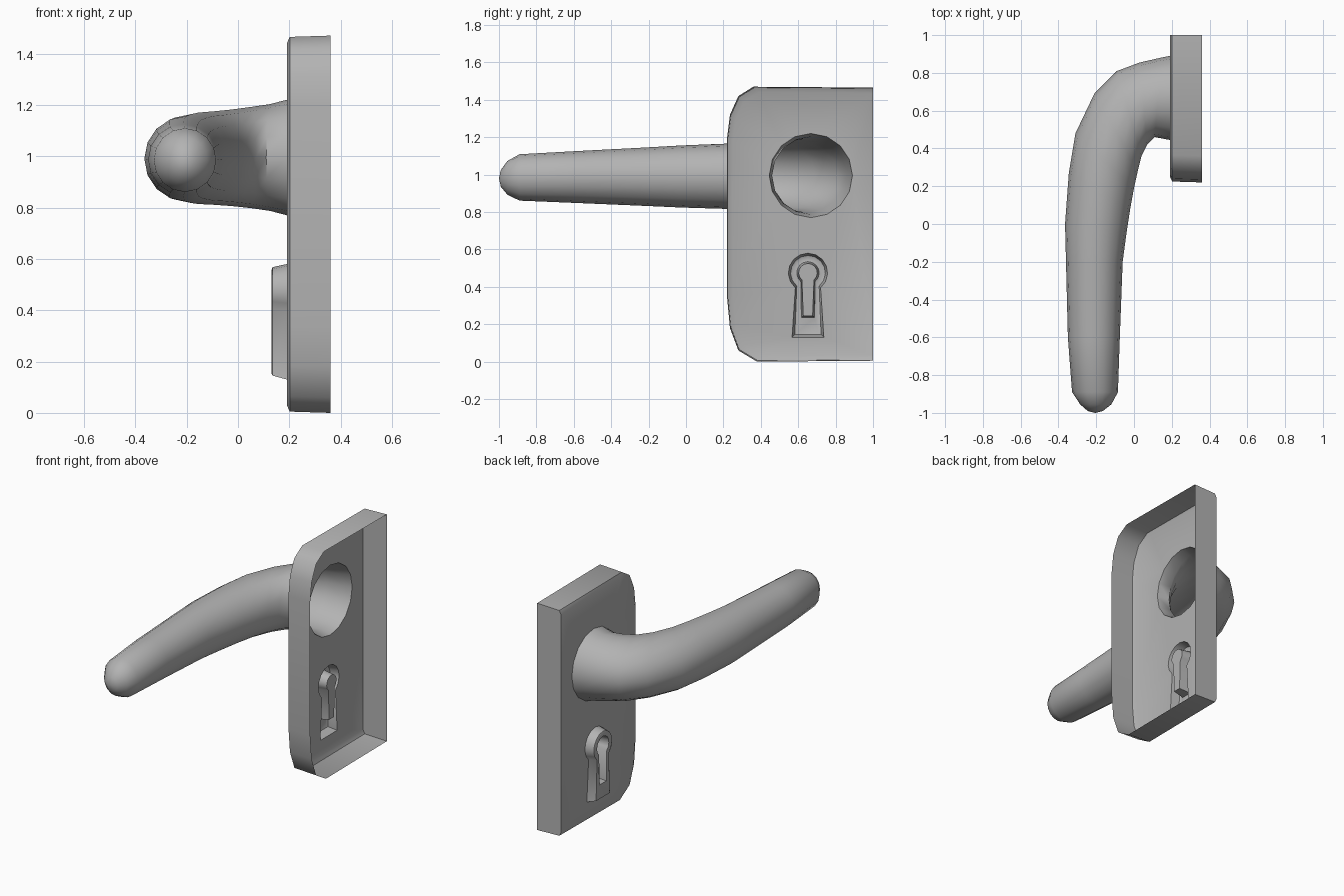
import bpy
import bmesh
from math import sin, cos, pi, radians
from mathutils import Vector

if "Cube" in bpy.data.objects:
    bpy.data.objects.remove(bpy.data.objects["Cube"])

metal = bpy.data.materials.new("satin_grey")
metal.use_nodes = True
metal.diffuse_color = (0.45, 0.45, 0.45, 1)
metal.node_tree.nodes["Principled BSDF"].inputs["Base Color"].default_value = metal.diffuse_color

SIDES = 16
FACE_X = 0.19


def ring(bm, points):
    return [bm.verts.new(p) for p in points]


def bridge(bm, a, b):
    n = len(a)
    for i in range(n):
        j = (i + 1) % n
        bm.faces.new((a[i], a[j], b[j], b[i]))


def finish(bm, name, angle):
    bmesh.ops.recalc_face_normals(bm, faces=bm.faces)
    mesh = bpy.data.meshes.new(name)
    bm.to_mesh(mesh)
    bm.free()
    mesh.materials.append(metal)
    obj = bpy.data.objects.new(name, mesh)
    bpy.context.collection.objects.link(obj)
    bpy.ops.object.select_all(action='DESELECT')
    obj.select_set(True)
    bpy.context.view_layer.objects.active = obj
    bpy.ops.object.shade_smooth_by_angle(angle=radians(angle))
    return obj


def lever_section(outer, inner, z, half):
    """Elliptical section between two plan points."""
    a, b = Vector(outer), Vector(inner)
    mid, arm = (a + b) / 2, (a - b) / 2
    angles = [2 * pi * i / SIDES for i in range(SIDES)]
    return [(*(mid + arm * cos(t)), z + half * sin(t)) for t in angles]


def keyhole(x, radius, half_width, bottom):
    """Round top with a straight slot below."""
    y0, z0, n = 0.652, 0.475, 12
    start, end = radians(-50), radians(230)
    pts = [(x, y0 + half_width, bottom)]
    for i in range(n + 1):
        t = start + (end - start) * i / n
        pts.append((x, y0 + radius * cos(t), z0 + radius * sin(t)))
    pts.append((x, y0 - half_width, bottom))
    return pts


# Lever: outer plan point, inner plan point, centre height, half height
sections = [
    ((0.19, 0.89), (0.19, 0.445), 0.995, 0.225),
    ((0.14, 0.88), (0.11, 0.46), 0.995, 0.208),
    ((0.03, 0.855), (0.07, 0.42), 0.995, 0.197),
    ((-0.09, 0.81), (0.04, 0.36), 0.994, 0.188),
    ((-0.21, 0.69), (0.02, 0.28), 0.993, 0.182),
    ((-0.31, 0.48), (0.0, 0.19), 0.992, 0.178),
    ((-0.345, 0.27), (-0.02, 0.08), 0.991, 0.173),
    ((-0.365, 0.0), (-0.04, -0.05), 0.99, 0.166),
    ((-0.36, -0.2), (-0.06, -0.2), 0.989, 0.157),
    ((-0.35, -0.6), (-0.075, -0.6), 0.987, 0.138),
    ((-0.328, -0.89), (-0.085, -0.89), 0.985, 0.124),
    ((-0.285, -0.955), (-0.12, -0.955), 0.983, 0.09),
    ((-0.245, -0.99), (-0.165, -0.99), 0.98, 0.045),
]
bm = bmesh.new()
rings = [ring(bm, lever_section(*s)) for s in sections]
for a, b in zip(rings, rings[1:]):
    bridge(bm, a, b)
tip = bm.verts.new((-0.205, -1.0, 0.98))
for i in range(SIDES):
    bm.faces.new((rings[-1][i], rings[-1][(i + 1) % SIDES], tip))
finish(bm, "lever", 50)

# Backplate: open-backed shell, rounded towards the front, square at the rear
outline = [(1.0, 0.005), (0.38, 0.0), (0.28, 0.06), (0.235, 0.18), (0.22, 0.34),
           (0.22, 1.2), (0.235, 1.32), (0.28, 1.42), (0.36, 1.47), (1.0, 1.465)]
bm = bmesh.new()


def plate_ring(x, inset):
    h = 0.735
    return ring(bm, [(x, y if y == 1.0 else y + inset, h + (z - h) * (1 - inset / h))
                     for y, z in outline])


back, shoulder, front = plate_ring(0.36, 0), plate_ring(0.202, 0.005), plate_ring(FACE_X, 0.03)
bridge(bm, back, shoulder)
bridge(bm, shoulder, front)

# Front sheet with openings for the lever neck and the lock collar
neck = ring(bm, lever_section(*sections[0]))
collar = [ring(bm, keyhole(FACE_X, 0.105, 0.085, 0.13))]
edges = []
for loop in (front, neck, collar[0]):
    for i, v in enumerate(loop):
        w = loop[(i + 1) % len(loop)]
        edges.append(bm.edges.get((v, w)) or bm.edges.new((v, w)))
bmesh.ops.triangle_fill(bm, use_beauty=True, edges=edges, normal=(-1, 0, 0))

# Lock collar: raised rim turning back into a sunken key slot
collar += [ring(bm, keyhole(0.135, 0.093, 0.07, 0.145)),
           ring(bm, keyhole(0.13, 0.08, 0.06, 0.155)),
           ring(bm, keyhole(0.135, 0.06, 0.035, 0.235)),
           ring(bm, keyhole(0.21, 0.05, 0.025, 0.245))]
for a, b in zip(collar, collar[1:]):
    bridge(bm, a, b)
bm.faces.new(collar[-1])
finish(bm, "backplate", 45)
